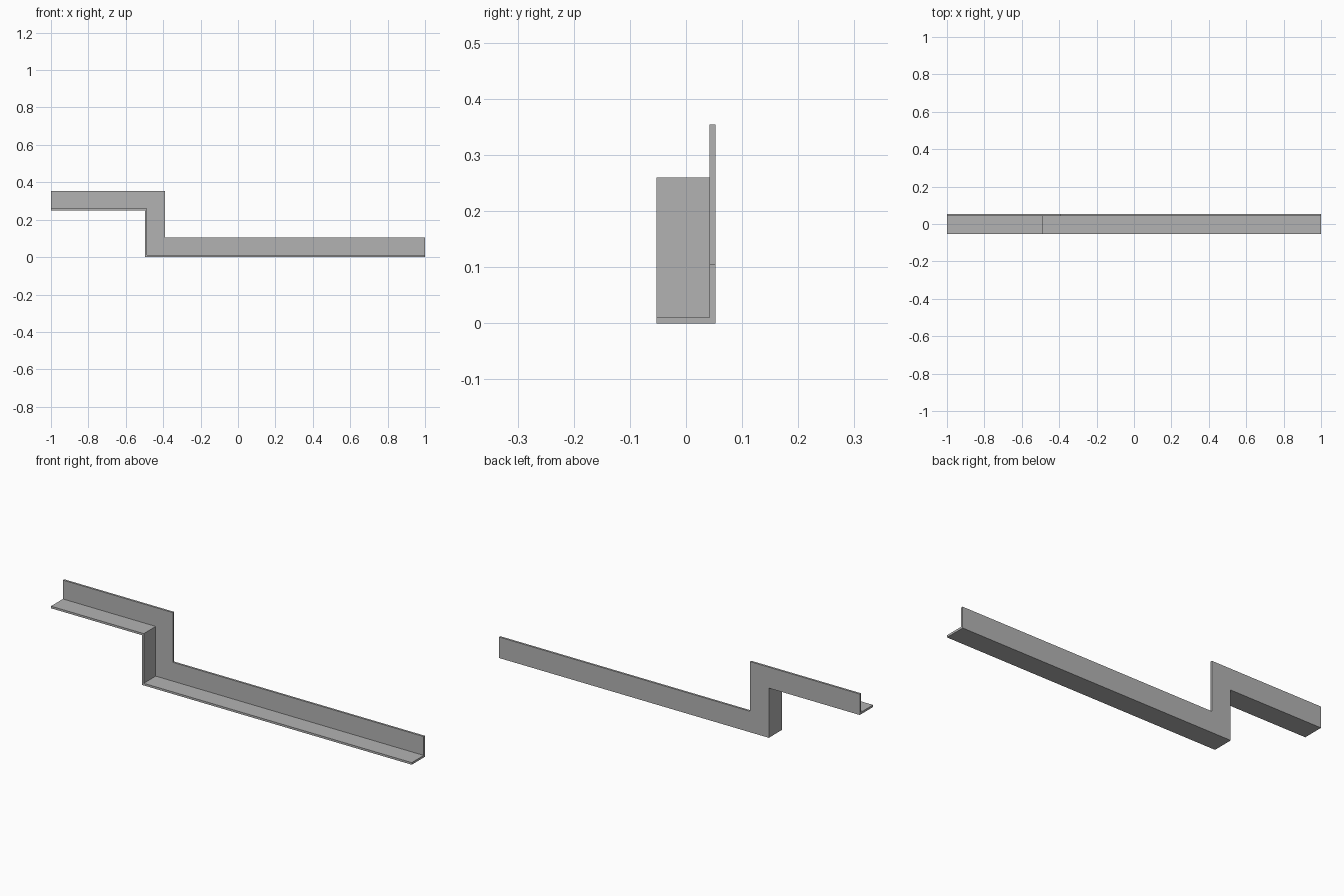
import bpy
import bmesh

cube = bpy.data.objects.get("Cube")
if cube:
    bpy.data.objects.remove(cube, do_unlink=True)

WIDTH, THICK, RISE, STEP_X = 0.105, 0.0105, 0.249, -0.496
FRONT, BACK = -WIDTH / 2, WIDTH / 2

# Plain grey metal
grey = bpy.data.materials.new("grey_metal")
grey.use_nodes = True
colour = (0.45, 0.45, 0.45, 1)
grey.diffuse_color = colour
grey.node_tree.nodes["Principled BSDF"].inputs["Base Color"].default_value = colour

# L-shaped section: (offset from the outer path, y)
section = [(0, FRONT), (0, BACK), (WIDTH, BACK), (WIDTH, BACK - THICK),
           (THICK, BACK - THICK), (THICK, FRONT)]


def stations(d):
    """Stepped path, offset by d with mitred corners."""
    return [(-1, RISE + d), (STEP_X + d, RISE + d), (STEP_X + d, d), (1, d)]


# Sweep the section along the stepped path
bm = bmesh.new()
rails = [[bm.verts.new((x, y, z)) for x, z in stations(d)] for d, y in section]
for i, rail in enumerate(rails):
    following = rails[(i + 1) % len(rails)]
    for k in range(len(rail) - 1):
        bm.faces.new((rail[k], rail[k + 1], following[k + 1], following[k]))
for end in (0, -1):
    bm.faces.new([rail[end] for rail in rails])
bmesh.ops.recalc_face_normals(bm, faces=bm.faces)

mesh = bpy.data.meshes.new("stepped_angle_trim")
bm.to_mesh(mesh)
bm.free()
mesh.materials.append(grey)
trim = bpy.data.objects.new("stepped_angle_trim", mesh)
bpy.context.collection.objects.link(trim)
